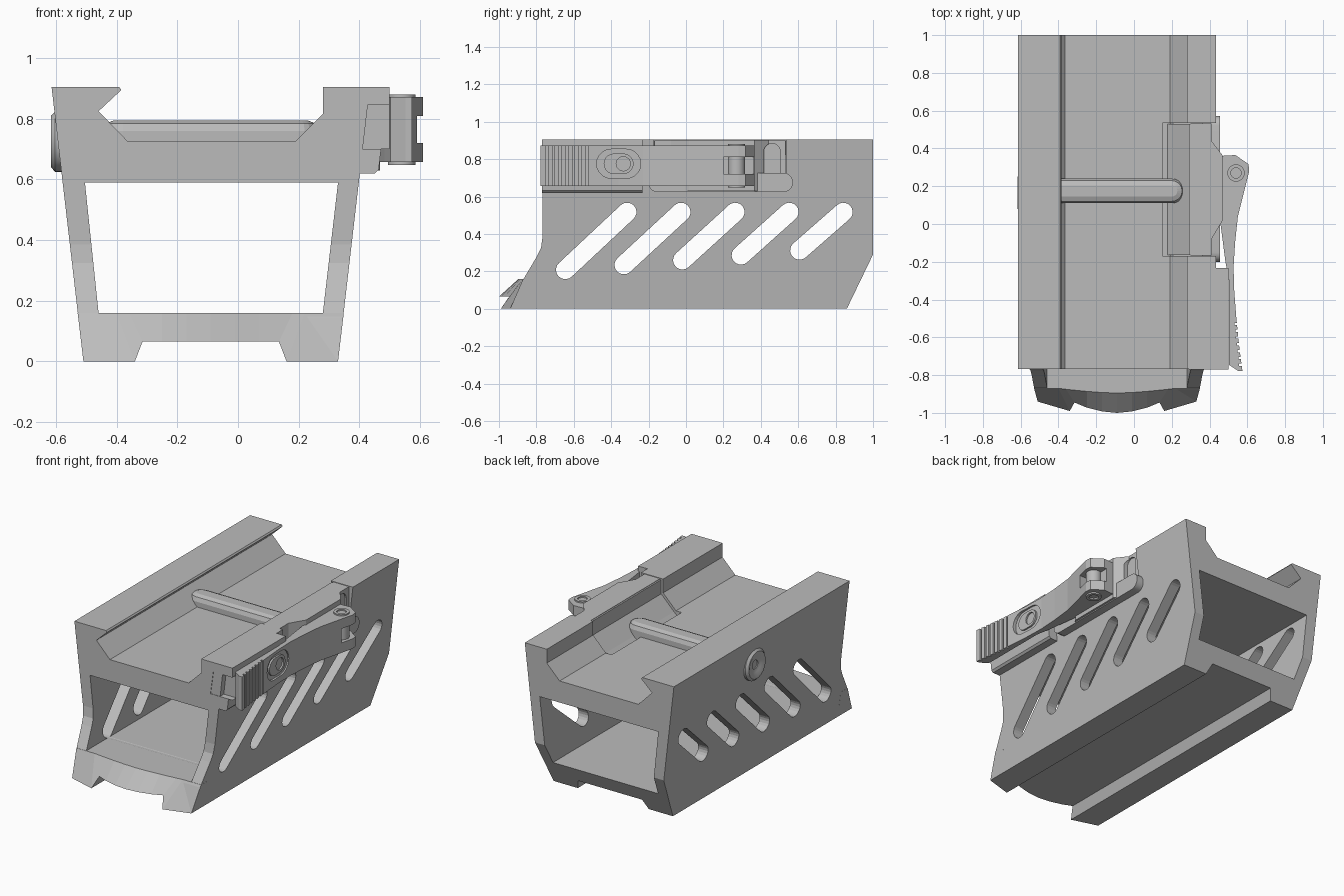
import bpy, bmesh
from math import sin, cos, pi, atan2
from mathutils import Vector

old = bpy.data.objects.get("Cube")
if old:
    bpy.data.objects.remove(old, do_unlink=True)

grey = bpy.data.materials.new("plain_grey")
grey.use_nodes = True
GREY = (0.5, 0.5, 0.5, 1)
grey.diffuse_color = GREY
for node in grey.node_tree.nodes:
    if node.type == 'BSDF_PRINCIPLED':
        node.inputs["Base Color"].default_value = GREY


def finish(name, bm):
    bmesh.ops.recalc_face_normals(bm, faces=bm.faces)
    mesh = bpy.data.meshes.new(name)
    bm.to_mesh(mesh)
    bm.free()
    mesh.materials.append(grey)
    ob = bpy.data.objects.new(name, mesh)
    bpy.context.scene.collection.objects.link(ob)
    return ob


def prism(name, outlines, axis, a, b):
    """Extrude closed 2D outlines along an axis from a to b."""
    place = {'x': lambda p, t: (t, p[0], p[1]),
             'y': lambda p, t: (p[0], t, p[1]),
             'z': lambda p, t: (p[0], p[1], t)}[axis]
    bm = bmesh.new()
    for pts in outlines:
        low = [bm.verts.new(place(p, a)) for p in pts]
        high = [bm.verts.new(place(p, b)) for p in pts]
        bm.faces.new(low)
        bm.faces.new(high)
        n = len(pts)
        for i in range(n):
            j = (i + 1) % n
            bm.faces.new((low[i], low[j], high[j], high[i]))
    return finish(name, bm)


def stadium(p, q, r, n=10):
    """Outline of a round-ended slot from p to q."""
    ang = atan2(q[1] - p[1], q[0] - p[0])
    pts = []
    for c, start in ((q, ang - pi / 2), (p, ang + pi / 2)):
        for i in range(n + 1):
            t = start + pi * i / n
            pts.append((c[0] + r * cos(t), c[1] + r * sin(t)))
    return pts


def circle(c, r, n=24):
    return [(c[0] + r * cos(2 * pi * i / n), c[1] + r * sin(2 * pi * i / n)) for i in range(n)]


def rect(x0, x1, y0, y1):
    return [(x0, y0), (x1, y0), (x1, y1), (x0, y1)]


def boolean(ob, cutter, op='DIFFERENCE'):
    mod = ob.modifiers.new("cut", 'BOOLEAN')
    mod.operation = op
    mod.solver = 'EXACT'
    mod.object = cutter
    bpy.context.view_layer.update()
    bpy.context.view_layer.objects.active = ob
    bpy.ops.object.modifier_apply(modifier=mod.name)
    bpy.data.objects.remove(cutter, do_unlink=True)


def smooth(ob):
    bpy.ops.object.select_all(action='DESELECT')
    ob.select_set(True)
    bpy.context.view_layer.objects.active = ob
    bpy.ops.object.shade_smooth_by_angle(angle=0.5)


# Body: hollow section with a dovetail channel on top and a groove below
body = prism("body", [[
    (-.51, 0), (-.34, 0), (-.315, .065), (.135, .065), (.16, 0), (.33, 0),
    (.435, .905), (.28, .905), (.28, .817), (.19, .727), (-.365, .727),
    (-.46, .825), (-.385, .895), (-.392, .905), (-.615, .905)]], 'y', -1.1, 1.1)
boolean(body, prism("side_shape", [[
    (-.94, -.1), (-.94, 0), (-.877, .145), (-.797, .28), (-.775, .325), (-.767, .385),
    (-.767, 1), (1, 1), (1, .29), (.86, 0), (.86, -.1)]], 'x', -1, 1), 'INTERSECT')
boolean(body, prism("window", [[(-.46, .16), (.28, .16), (.33, .59), (-.505, .59)]], 'y', -1.3, 1.3))

# Slanted slots through both walls
slots = []
for i in range(5):
    top = (-.315 + .289 * i, .517)
    bottom = (-.645 + .313 * i, .208 + .026 * i)
    slots.append(stadium(bottom, top, .05))
boolean(body, prism("slots", slots, 'x', -1, 1))
boolean(body, prism("jaw_seat", [rect(.15, .7, -.17, .534)], 'z', .7, 1))

# Curved front lip with two feet
half = [(-.529, -.87, -.51, -.94, 0), (-.4, -.87, -.34, -.99, 0),
        (-.36, -.875, -.315, -.945, .065), (-.25, -.886, -.25, -.972, .065),
        (-.17, -.892, -.17, -.992, .065), (-.09, -.895, -.09, -1, .065)]
stations = half + [(-.18 - s[0], s[1], -.18 - s[2], s[3], s[4]) for s in reversed(half[:-1])]
bm = bmesh.new()
rings = []
for xt, yt, xb, yb, zb in stations:
    rings.append([bm.verts.new(v) for v in (
        (xt, yt, .16), (xb, yb, zb), (xb, -.8, zb), (xt, -.8, .16))])
for r, s in zip(rings, rings[1:]):
    for i in range(4):
        j = (i + 1) % 4
        bm.faces.new((r[i], r[j], s[j], s[i]))
bm.faces.new(rings[0])
bm.faces.new(rings[-1])
finish("front_lip", bm)

# Recoil bar across the channel, with chamfered top edges
bar = prism("cross_bar", [stadium((-.38, .175), (.2, .175), .065)], 'z', .69, .795)
bm = bmesh.new()
bm.from_mesh(bar.data)
edges = [e for e in bm.edges if all(v.co.z > .79 for v in e.verts)]
bmesh.ops.bevel(bm, geom=edges, offset=.035, segments=2, profile=.5, affect='EDGES')
bm.to_mesh(bar.data)
bm.free()

# Clamp block at the front of the left rail
block = prism("clamp_block", [[
    (.29, .72), (.385, .62), (.452, .62), (.464, .632), (.472, .7), (.5, .7),
    (.5, .905), (.29, .905)]], 'y', -.77, -.233)
boolean(block, prism("block_notch", [[(.345, .701), (.6, .701), (.6, .845), (.365, .845)]],
                     'y', -.8, -.73))

# Sliding jaw: sloped inner face, humped outer face
prism("jaw_inner", [[(.165, .69), (.2, .72), (.29, .81), (.29, .9), (.4, .9), (.4, .69)]],
      'y', -.165, .53)
jaw = prism("jaw_outer", [[
    (.3, -.168), (.41, -.168), (.41, -.08), (.468, .016), (.468, .365),
    (.41, .44), (.41, .532), (.3, .532)]], 'z', .63, .903)
boolean(jaw, prism("jaw_slot", [stadium((.46, .69), (.46, .84), .044)], 'x', .36, .6))
smooth(prism("jaw_lug", [stadium((-.15, .675), (.52, .675), .052)], 'x', .36, .455))

# Cam lever
lever = prism("lever", [[
    (.45, .36), (.537, .365), (.606, .317), (.61, .28), (.575, .14), (.55, .04),
    (.535, -.1), (.527, -.23), (.531, -.36), (.542, -.5), (.556, -.64), (.574, -.778),
    (.552, -.778), (.503, -.746), (.503, -.3), (.484, -.2), (.458, 0)]], 'z', .657, .872)
grooves = []
for i in range(7):
    y = -.745 + .036 * i
    x = .541 - .115 * (y + .5)
    grooves.append(rect(x - .012, .65, y - .006, y + .006))
boolean(lever, prism("grip_grooves", grooves, 'z', .5, 1))
boolean(lever, prism("fork_gap", [rect(.2, .42, .72, .81)], 'x', .52, .7))
boolean(lever, prism("pocket", [stadium((-.4, .775), (-.32, .775), .078)], 'x', .519, .7))
button = prism("lever_button", [stadium((-.385, .775), (-.335, .775), .055)], 'x', .51, .53)
boolean(button, prism("button_hole", [circle((-.335, .775), .038)], 'x', .52, .6))

# Pivot pin with a shallow socket at each end
PIVOT = (.54, .27)
pin = prism("pivot_pin", [circle(PIVOT, .046)], 'z', .647, .88)
for low, high in ((.6, .662), (.865, .95)):
    boolean(pin, prism("socket", [circle(PIVOT, .028)], 'z', low, high))
smooth(pin)

# Dished screw head on the right wall, turned around the x axis
bm = bmesh.new()
profile = [(.1, -.56), (.1, -.603), (.085, -.617), (.074, -.617), (.05, -.606),
           (.028, -.602), (.028, -.596), (0, -.596)]
center = Vector((0, .165, .725))
verts = [bm.verts.new((x, center.y, center.z + r)) for r, x in profile]
edges = [bm.edges.new(pair) for pair in zip(verts, verts[1:])]
bmesh.ops.spin(bm, geom=verts + edges, cent=center, axis=(1, 0, 0), angle=2 * pi, steps=32)
bmesh.ops.remove_doubles(bm, verts=bm.verts, dist=.0005)
smooth(finish("screw_head", bm))
